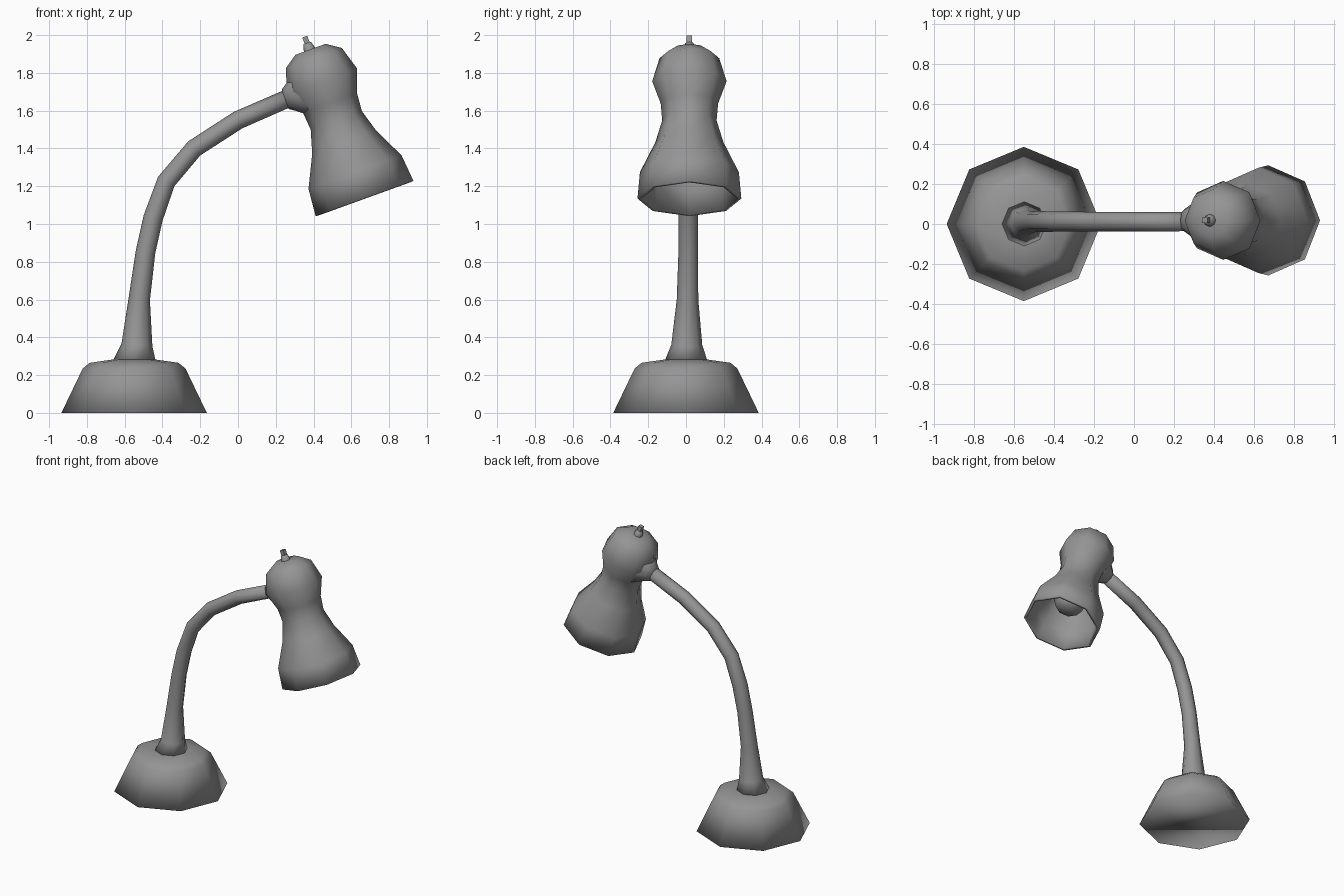
import bpy, bmesh, math
from mathutils import Vector

cube = bpy.data.objects.get("Cube")
if cube:
    bpy.data.objects.remove(cube, do_unlink=True)

grey = bpy.data.materials.new("grey metal")
grey.use_nodes = True
COLOUR = (0.3, 0.3, 0.3, 1)
grey.diffuse_color = COLOUR
grey.node_tree.nodes["Principled BSDF"].inputs["Base Color"].default_value = COLOUR

SIDE = Vector((0, 1, 0))


def loft(name, rings, sides=8, cap_start=True, cap_end=True, turn=0.0, sharp=math.pi):
    """Skin rings of (centre, axis, radius); every axis lies in the XZ plane."""
    bm = bmesh.new()
    loops = []
    for centre, axis, radius in rings:
        across = SIDE.cross(axis).normalized()
        loop = []
        for i in range(sides):
            a = turn + math.tau * i / sides
            loop.append(bm.verts.new(centre + radius * (math.cos(a) * across + math.sin(a) * SIDE)))
        loops.append(loop)
    for low, high in zip(loops, loops[1:]):
        for i in range(sides):
            j = (i + 1) % sides
            bm.faces.new((low[i], low[j], high[j], high[i]))
    if cap_start:
        bm.faces.new(loops[0][::-1])
    if cap_end:
        bm.faces.new(loops[-1])
    bmesh.ops.recalc_face_normals(bm, faces=bm.faces)
    mesh = bpy.data.meshes.new(name)
    bm.to_mesh(mesh)
    bm.free()
    obj = bpy.data.objects.new(name, mesh)
    bpy.context.collection.objects.link(obj)
    mesh.materials.append(grey)
    bpy.ops.object.select_all(action='DESELECT')
    obj.select_set(True)
    bpy.context.view_layer.objects.active = obj
    if sharp < math.pi:
        bpy.ops.object.shade_smooth_by_angle(angle=sharp)
    else:
        bpy.ops.object.shade_smooth()
    return obj


def lathe(name, origin, axis, profile, **options):
    """Loft a profile of (distance along axis, radius)."""
    return loft(name, [(origin + axis * t, axis, r) for t, r in profile], **options)


# Weighted base
UP = Vector((0, 0, 1))
lathe("base", Vector((-0.55, 0, 0)), UP,
      [(0, 0.385), (0.235, 0.272), (0.265, 0.235), (0.283, 0.11)])

# Curved neck with a flared foot
path = [(-0.55, 0.27, 0.115), (-0.535, 0.36, 0.082), (-0.523, 0.6, 0.057),
        (-0.49, 0.85, 0.052), (-0.45, 1.03, 0.052), (-0.38, 1.225, 0.05),
        (-0.232, 1.4, 0.049), (0, 1.55, 0.049), (0.28, 1.672, 0.048)]
points = [Vector((x, 0.012 * min(1, i / 3), z)) for i, (x, z, r) in enumerate(path)]
rings = []
for i, p in enumerate(points):
    tangent = (points[min(i + 1, len(path) - 1)] - points[max(i - 1, 0)]).normalized()
    rings.append((p, UP if i == 0 else tangent, path[i][2]))
loft("neck", rings)

# Collar between neck and lamp head
collar_axis = Vector((0.94, 0, 0.34)).normalized()
lathe("collar", Vector((0.25, 0.018, 1.66)), collar_axis,
      [(0, 0.055), (0.03, 0.075), (0.1, 0.13), (0.16, 0.13)])

# Lamp head: open bell, narrow waist and rounded cap
head_axis = Vector((-0.34, 0, 0.94)).normalized()
rim = Vector((0.67, 0.018, 1.135))
head = lathe("lamp_head", rim, head_axis,
             [(0, 0.275), (0.148, 0.262), (0.317, 0.18), (0.44, 0.144), (0.535, 0.152),
              (0.66, 0.197), (0.79, 0.158), (0.84, 0.085)], cap_start=False)
shell = head.modifiers.new("shell", 'SOLIDIFY')
shell.thickness = 0.02
shell.offset = -1

# Bulb inside the bell
lathe("bulb", rim, head_axis,
      [(0.13, 0.04), (0.15, 0.085), (0.21, 0.115), (0.28, 0.1), (0.38, 0.06), (0.5, 0.05)])

# Switch on top of the cap
switch = Vector((0.383, 0.018, 1.91))
lathe("switch_collar", switch, head_axis, [(-0.02, 0.04), (0.02, 0.03), (0.05, 0.022)])
lathe("switch_pin", switch, head_axis, [(0.04, 0.02), (0.087, 0.02)],
      sides=4, turn=math.pi / 4, sharp=math.radians(40))
